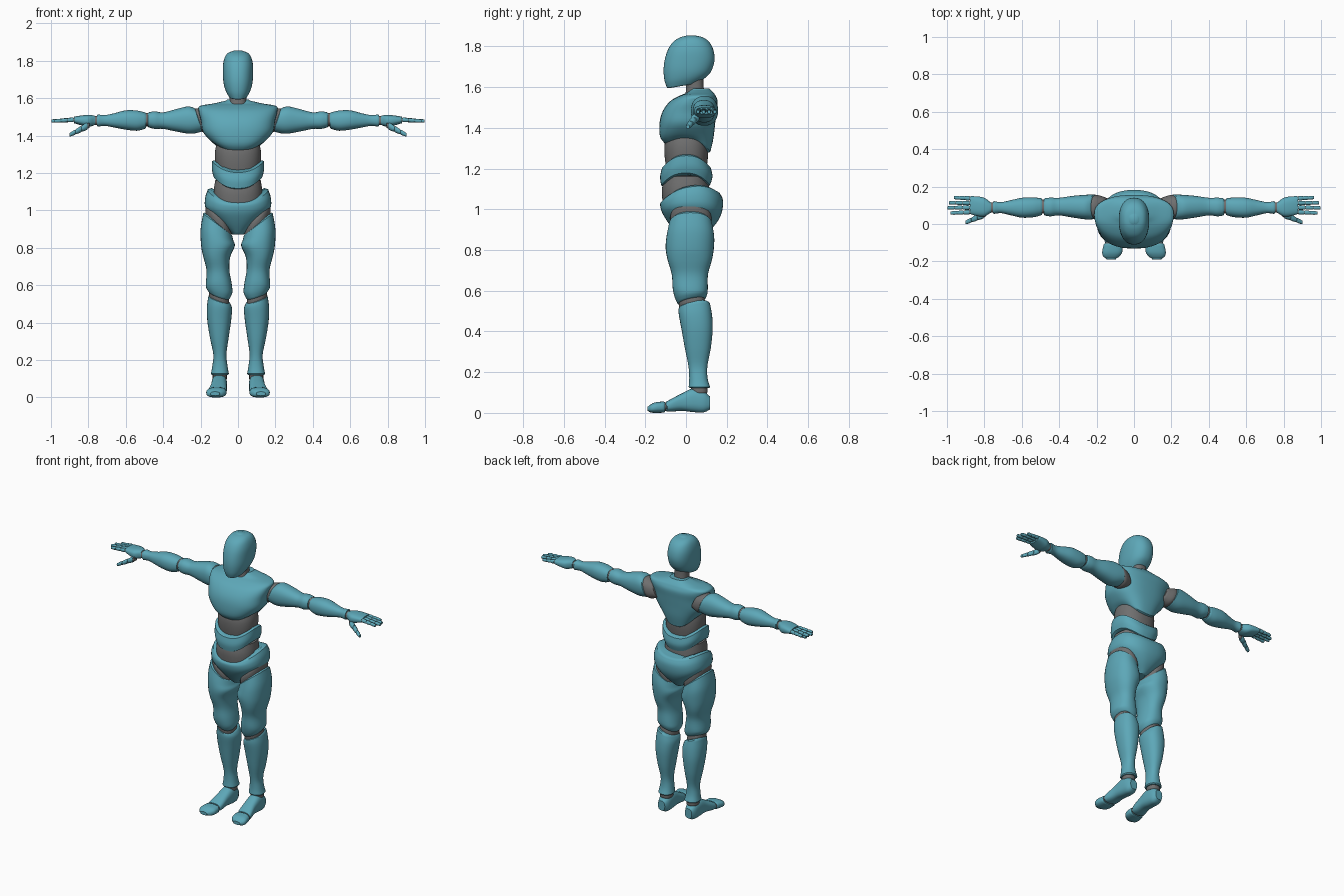
import bpy, bmesh, math


def material(name, rgb):
    m = bpy.data.materials.new(name)
    m.diffuse_color = (*rgb, 1)
    return m


TEAL = material("teal_shell", (0.11, 0.39, 0.48))
GREY = material("grey_joint", (0.16, 0.16, 0.16))


def spline(p0, p1, p2, p3, t):
    return 0.5 * (2 * p1 + (p2 - p0) * t + (2 * p0 - 5 * p1 + 4 * p2 - p3) * t * t
                  + (3 * p1 - p0 - 3 * p2 + p3) * t ** 3)


def rim(ring, out):
    """Slightly shrunken copy of an end ring, giving a rounded edge."""
    t, a0, a1, b0, b1, s, g, f = ring
    da, db = (a1 - a0) * 0.05, (b1 - b0) * 0.05
    return (t + out, a0 + da, a1 - da, b0 + db, b1 - db, s, g, f)


def loft(name, mat, rings, axis="z", n=32, power=2.3, mirror=False, steps=4, edge=0.006):
    """Skin rings of (t, a min, a max, b min, b max, side lift, tilt a, tilt b)."""
    rings = [tuple(r) + (0,) * (8 - len(r)) for r in rings]
    sgn = 1 if rings[-1][0] > rings[0][0] else -1
    path = [rim(rings[0], -edge * sgn)]
    for i in range(len(rings) - 1):
        quad = [rings[max(i - 1, 0)], rings[i], rings[i + 1], rings[min(i + 2, len(rings) - 1)]]
        for k in range(steps):
            path.append(tuple(spline(*c, k / steps) for c in zip(*quad)))
    path += [rings[-1], rim(rings[-1], edge * sgn)]
    bm = bmesh.new()
    loops = []
    for t, a0, a1, b0, b1, s, g, f in path:
        loop = []
        for j in range(n):
            ang = 2 * math.pi * j / n
            c, d = math.cos(ang), math.sin(ang)
            u = math.copysign(abs(c) ** (2 / power), c)
            v = math.copysign(abs(d) ** (2 / power), d)
            a = (a0 + a1) / 2 + u * (a1 - a0) / 2
            b = (b0 + b1) / 2 + v * (b1 - b0) / 2
            w = t + s * c * c + g * u + f * v
            co = {"z": (a, b, w), "x": (w, a, b), "y": (a, w, b)}[axis]
            loop.append(bm.verts.new(co))
        loops.append(loop)
    for lo, hi in zip(loops, loops[1:]):
        for j in range(n):
            bm.faces.new((lo[j], lo[(j + 1) % n], hi[(j + 1) % n], hi[j]))
    bm.faces.new(loops[0])
    bm.faces.new(loops[-1])
    bmesh.ops.recalc_face_normals(bm, faces=bm.faces)
    me = bpy.data.meshes.new(name)
    bm.to_mesh(me)
    bm.free()
    me.materials.append(mat)
    ob = bpy.data.objects.new(name, me)
    bpy.context.collection.objects.link(ob)
    bpy.ops.object.select_all(action="DESELECT")
    ob.select_set(True)
    bpy.context.view_layer.objects.active = ob
    bpy.ops.object.shade_smooth_by_angle(angle=math.radians(40))
    if mirror:
        ob.modifiers.new("mirror", "MIRROR")
    return ob


def body(name, mat, rings, **kw):
    """Symmetric trunk part from (z, half width, y min, y max, lift, tilt) rings."""
    full = [(r[0], -r[1], r[1], r[2], r[3], r[4] if len(r) > 4 else 0, 0,
             r[5] if len(r) > 5 else 0) for r in rings]
    return loft(name, mat, full, n=48, **kw)


# Head and neck
body("head", TEAL, [
    (1.608, .048, -.093, .06, 0, .012), (1.64, .066, -.105, .10, 0, .01),
    (1.68, .077, -.11, .125), (1.73, .081, -.105, .14), (1.78, .08, -.09, .135),
    (1.82, .07, -.065, .115), (1.843, .052, -.03, .085), (1.852, .025, .0, .05)], edge=.002)
body("neck", GREY, [(1.54, .055, -.01, .10), (1.585, .045, .0, .088), (1.65, .045, .0, .085)])

# Torso shells
body("chest", TEAL, [
    (1.295, .11, -.085, .12, .05, -.012), (1.35, .145, -.125, .135, .02),
    (1.42, .187, -.13, .143), (1.48, .198, -.115, .15), (1.53, .21, -.078, .155),
    (1.558, .205, -.03, .145), (1.572, .13, .005, .135), (1.587, .065, .02, .12)], power=2.5)
body("belly_joint", GREY, [(1.19, .11, -.095, .10), (1.26, .122, -.105, .108),
                           (1.32, .122, -.105, .108), (1.37, .11, -.09, .10)])
body("abdomen", TEAL, [
    (1.118, .130, -.122, .118, .06), (1.16, .139, -.127, .13, .055),
    (1.203, .139, -.118, .122, .06)], power=2.4)
body("waist_joint", GREY, [(1.03, .13, -.115, .12), (1.10, .13, -.118, .115),
                           (1.16, .122, -.105, .108)])
body("pelvis", TEAL, [
    (1.06, .162, -.118, .165, .05, .02), (1.035, .176, -.127, .181, .03, .01),
    (.985, .17, -.118, .176, .022), (.93, .1, -.085, .148), (.878, .035, -.045, .10)], power=2.4)

# Legs
loft("hip_joint", GREY, [
    (.90, .035, .172, -.07, .12, 0, .06), (.955, .035, .172, -.078, .125, 0, .065),
    (.985, .05, .15, -.06, .11, 0, .05)], mirror=True)
loft("thigh", TEAL, [
    (.925, .032, .186, -.083, .128, 0, .058), (.87, .025, .2, -.095, .138, 0, .03),
    (.81, .017, .197, -.1, .137), (.75, .042, .185, -.09, .127),
    (.68, .046, .168, -.07, .108), (.61, .034, .172, -.065, .107),
    (.575, .03, .17, -.055, .104, 0, .012, .008), (.552, .042, .16, -.042, .096, 0, .018, .012)],
    mirror=True)
loft("knee_joint", GREY, [
    (.565, .05, .15, -.03, .09, 0, .015), (.53, .048, .155, -.035, .095, 0, .02),
    (.49, .05, .15, -.025, .09, 0, .02)], mirror=True)
loft("shin", TEAL, [
    (.523, .042, .158, -.036, .118, 0, .02, .012), (.48, .032, .166, -.035, .128, 0, .006),
    (.41, .037, .164, -.022, .131), (.32, .05, .15, -.006, .122),
    (.23, .062, .132, .012, .105), (.17, .056, .137, .016, .106),
    (.127, .049, .145, .013, .118)], mirror=True)
loft("ankle_joint", GREY, [(.13, .06, .135, .025, .105), (.10, .06, .135, .025, .105)],
     mirror=True)
loft("foot", TEAL, [
    (.112, .072, .128, .014, .085), (.085, .061, .138, .002, .11), (.035, .058, .142, .004, .12),
    (-.02, .06, .145, .01, .096), (-.07, .06, .155, .006, .07), (-.092, .064, .158, .006, .058)],
    axis="y", power=2.6, mirror=True)
loft("toe_joint", GREY, [(-.085, .068, .155, .01, .052), (-.118, .068, .157, .01, .05)],
     axis="y", mirror=True)
loft("toes", TEAL, [
    (-.11, .062, .162, .001, .056), (-.15, .063, .17, .0, .052),
    (-.173, .078, .165, .002, .042), (-.184, .095, .15, .008, .032)],
    axis="y", power=2.6, mirror=True)

# Arms: y range then z range along x
loft("shoulder_joint", GREY, [
    (.15, .04, .14, 1.43, 1.53, 0, 0, .02), (.195, .025, .155, 1.415, 1.545, 0, 0, .02),
    (.22, .035, .15, 1.425, 1.54, 0, 0, .02)], axis="x", mirror=True)
loft("upper_arm", TEAL, [
    (.212, .026, .158, 1.422, 1.548, 0, 0, .022), (.26, .025, .156, 1.41, 1.556, 0, 0, .008),
    (.33, .035, .15, 1.422, 1.542), (.40, .046, .14, 1.436, 1.524),
    (.445, .041, .141, 1.436, 1.53), (.475, .045, .138, 1.443, 1.525)], axis="x", mirror=True)
loft("elbow_joint", GREY, [(.46, .055, .13, 1.45, 1.52), (.51, .055, .13, 1.45, 1.52)],
     axis="x", mirror=True)
loft("forearm", TEAL, [
    (.497, .046, .138, 1.437, 1.524), (.54, .036, .142, 1.426, 1.534),
    (.60, .034, .14, 1.432, 1.535), (.66, .047, .127, 1.443, 1.52),
    (.71, .058, .117, 1.452, 1.51), (.748, .054, .122, 1.448, 1.513)], axis="x", mirror=True)
loft("wrist_joint", GREY, [(.74, .062, .114, 1.457, 1.505), (.785, .062, .114, 1.457, 1.503)],
     axis="x", mirror=True)
loft("palm", TEAL, [
    (.77, .058, .118, 1.455, 1.508), (.80, .04, .14, 1.447, 1.511),
    (.835, .042, .147, 1.454, 1.508), (.872, .052, .149, 1.465, 1.502)],
    axis="x", power=2.6, mirror=True)


def digit(name, start, end, r0, r1, parts=3):
    """Segmented finger with a joint before every segment."""
    at = lambda t: [p + (q - p) * t for p, q in zip(start, end)]

    def section(t, scale=1):
        x, y, z = at(t)
        r = (r0 + (r1 - r0) * t) * scale
        return (x, y - r, y + r, z - r, z + r)
    for i in range(parts):
        a, b = i / parts, (i + 1) / parts
        loft(f"{name}_joint_{i + 1}", GREY, [section(a - .1, .75), section(a + .1, .75)],
             axis="x", n=10, steps=1, mirror=True, edge=.001)
        loft(f"{name}_segment_{i + 1}", TEAL,
             [section(a + .04, .95), section((a + b) / 2, 1), section(b - .03, .88)],
             axis="x", n=12, steps=2, mirror=True, edge=.003)


# Fingers and thumb
for name, y, tip in (("index_finger", .063, .98), ("middle_finger", .088, .998),
                     ("ring_finger", .112, .99), ("little_finger", .137, .962)):
    digit(name, (.878, y, 1.485), (tip, y + (y - .1) * .12, 1.478), .0125, .0095)
digit("thumb", (.805, .05, 1.452), (.9, .008, 1.404), .021, .011)
